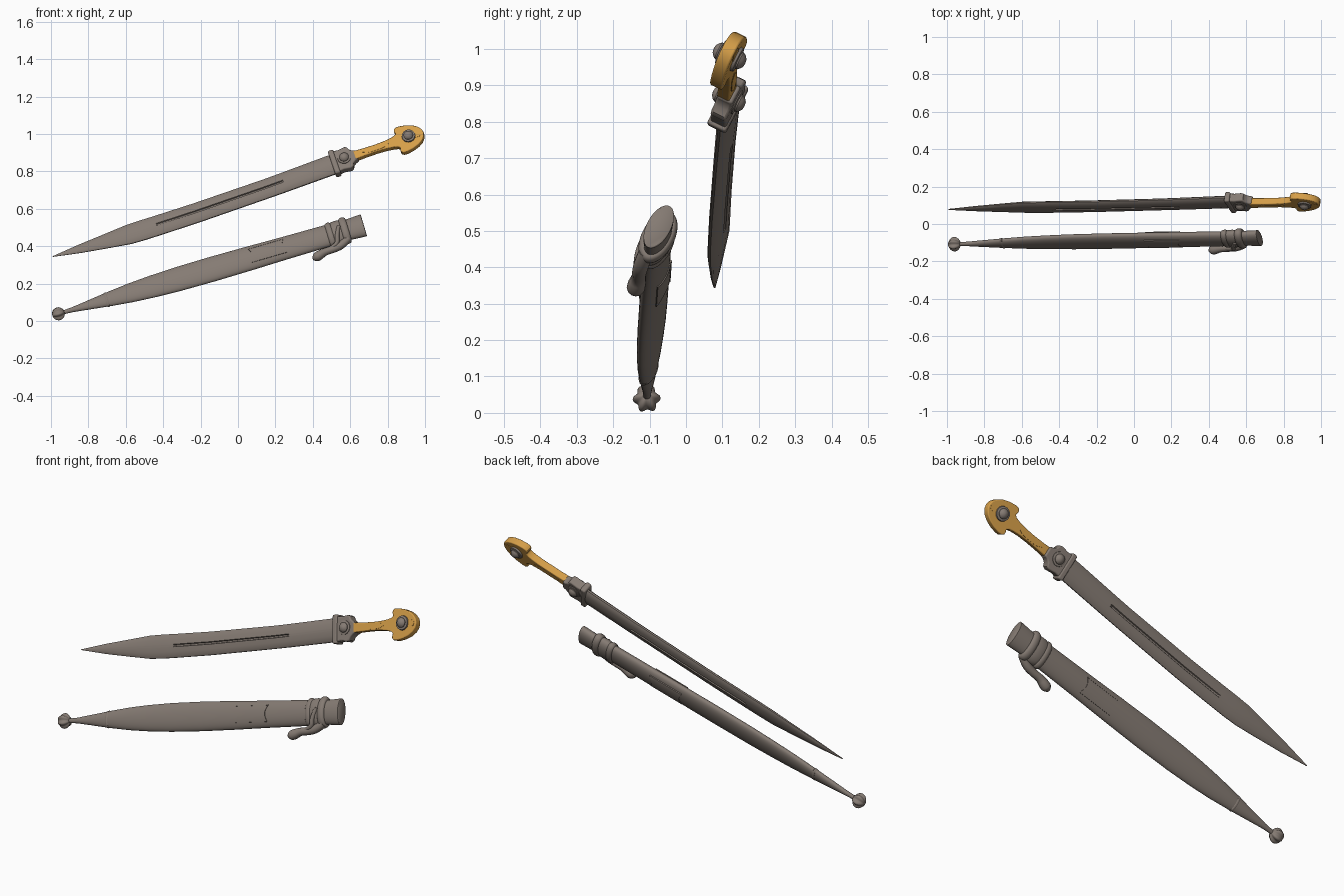
import bpy, bmesh, math
from mathutils import Vector, Matrix

if "Cube" in bpy.data.objects:
    bpy.data.objects.remove(bpy.data.objects["Cube"])


def material(name, rgb):
    m = bpy.data.materials.new(name)
    m.diffuse_color = (*rgb, 1)
    m.use_nodes = True
    m.node_tree.nodes["Principled BSDF"].inputs["Base Color"].default_value = m.diffuse_color
    return m


STEEL = material("grey steel", (0.235, 0.198, 0.172))
GOLD = material("golden grip", (0.66, 0.34, 0.065))


def frame(origin, end, roll):
    """Local x runs along the weapon, y across its width, z out of its front face."""
    u = (Vector(end) - Vector(origin)).normalized()
    up = (Vector((0, 0, 1)) - u * u.z).normalized()
    back = up.cross(u)
    v = up * math.cos(roll) + back * math.sin(roll)
    n = u.cross(v)
    m = Matrix((u, v, n)).transposed().to_4x4()
    m.translation = Vector(origin)
    return m


ROLL = math.radians(27)
DAGGER = frame((-0.99, 0.078, 0.345), (0.92, 0.118, 0.979), ROLL)
GUARD = DAGGER @ Matrix.Translation((0, 0, -.006))
SHEATH = frame((-0.96, -0.108, 0.039), (0.665, -0.075, 0.51), ROLL)


def finish(name, bm, mat, m, angle=35):
    bmesh.ops.recalc_face_normals(bm, faces=bm.faces)
    me = bpy.data.meshes.new(name)
    bm.to_mesh(me)
    bm.free()
    me.materials.append(mat)
    me.shade_smooth()
    me.set_sharp_from_angle(angle=math.radians(angle))
    ob = bpy.data.objects.new(name, me)
    ob.matrix_world = m
    bpy.context.collection.objects.link(ob)
    return ob


def loft(name, rings, mat, m, angle=35):
    """Skin a list of equal-sized point rings and cap both ends."""
    bm = bmesh.new()
    rows = [[bm.verts.new(p) for p in r] for r in rings]
    k = len(rows[0])
    for a, b in zip(rows, rows[1:]):
        for i in range(k):
            bm.faces.new((a[i], a[(i + 1) % k], b[(i + 1) % k], b[i]))
    bm.faces.new(rows[0])
    bm.faces.new(rows[-1])
    return finish(name, bm, mat, m, angle)


def oval(u, h, t, k=64):
    return [(u, h * math.cos(2 * math.pi * i / k), t * math.sin(2 * math.pi * i / k))
            for i in range(k)]


def prism(name, half, thick, mat, m, bevel=0.0):
    """Outline given for the upper half, mirrored and extruded through the thickness."""
    pts = half + [(u, -v) for u, v in reversed(half) if v > 0]
    bm = bmesh.new()
    f = bm.faces.new([bm.verts.new((u, v, -thick / 2)) for u, v in pts])
    r = bmesh.ops.extrude_face_region(bm, geom=[f])
    bmesh.ops.translate(bm, vec=(0, 0, thick),
                        verts=[e for e in r["geom"] if isinstance(e, bmesh.types.BMVert)])
    ob = finish(name, bm, mat, m)
    if bevel:
        b = ob.modifiers.new("bevel", "BEVEL")
        b.width, b.segments = bevel, 3
        b.limit_method, b.angle_limit = "ANGLE", math.radians(50)
    return ob


def lerp(table, u):
    for a, b in zip(table, table[1:]):
        if u <= b[0]:
            f = (u - a[0]) / (b[0] - a[0])
            return [x + (y - x) * f for x, y in zip(a, b)]
    return list(table[-1])


# ---- Dagger blade: ridged section with a narrow groove on both faces ----
blade = [(0, .002, .003), (.15, .025, .009), (.3, .043, .013), (.42, .057, .016),
         (.5, .059, .017), (.8, .058, .018), (1.2, .057, .019), (1.6, .059, .022)]
stops = sorted([b[0] for b in blade] + [.578, .59, 1.285, 1.297])
rings = []
for u in stops:
    _, h, t = lerp(blade, u)
    g = .4 if .585 < u < 1.29 else 0
    side = [(1, .2), (.85, .55), (.5, .85), (.11, 1), (.06, 1 - g),
            (-.06, 1 - g), (-.11, 1), (-.5, .85), (-.85, .55), (-1, .2)]
    off = -.018 * math.sin(math.pi * u / 1.6)
    back = -.010 * min(1, u / .4)
    rings.append([(u, off + a * h, back + b * t) for a, b in side] +
                 [(u, off + a * h, back - b * t) for a, b in reversed(side)])
loft("blade", rings, STEEL, DAGGER, 30)

# ---- Guard: collar plate and shouldered block ----
prism("guard_collar", [(1.572, .0), (1.572, .071), (1.602, .073), (1.602, .0)],
      .058, STEEL, GUARD, .008)
prism("guard_block", [(1.59, 0), (1.59, .064), (1.625, .060), (1.662, .066), (1.676, .060),
                      (1.684, .042), (1.70, .030), (1.715, .027), (1.715, 0)],
      .048, STEEL, GUARD, .007)

# ---- Grip with a mushroom pommel and raised ornament ----
prism("grip_and_pommel",
      [(1.70, 0), (1.70, .025), (1.76, .022), (1.82, .021), (1.87, .023), (1.91, .028),
       (1.935, .034), (1.947, .044), (1.942, .058), (1.944, .070), (1.955, .078),
       (1.975, .079), (2.01, .073), (2.045, .060), (2.07, .043), (2.086, .022), (2.091, 0)],
      .038, GOLD, DAGGER, .005)
prism("grip_ornament", [(1.745, 0), (1.77, .012), (1.79, .015), (1.85, .015), (1.87, .012),
                        (1.895, 0)], .042, GOLD, DAGGER)
prism("pommel_ornament", [(2.04, 0), (2.04, .016), (2.06, .018), (2.075, .012), (2.08, 0)],
      .041, GOLD, DAGGER)


# ---- Domed rivets passing through guard and pommel ----
def rivet(name, u, m):
    prof = [(.002, .048), (.012, .046), (.020, .040), (.025, .033), (.025, .029),
            (.035, .027), (.037, .018)]
    prof += [(r, -z) for r, z in reversed(prof)]
    k = 24
    loft(name, [[(u + r * math.cos(2 * math.pi * i / k), .004 + r * math.sin(2 * math.pi * i / k), z)
                 for i in range(k)] for r, z in prof], STEEL, m)


rivet("guard_rivet", 1.645, GUARD)
rivet("pommel_rivet", 2.008, DAGGER)

# ---- Scabbard body ----
body = [(.02, .010, .010), (.08, .014, .012), (.16, .025, .016), (.28, .042, .020),
        (.40, .056, .023), (.52, .065, .025), (.66, .071, .027), (.85, .073, .028),
        (1.05, .071, .029), (1.25, .067, .030), (1.5, .064, .031), (1.55, .063, .031)]
loft("scabbard_body", [oval(*b) for b in body], STEEL, SHEATH)
loft("chape_band", [oval(.262, .040, .020), oval(.265, .0425, .0215),
                    oval(.272, .0435, .0217), oval(.275, .0415, .020)], STEEL, SHEATH)

# ---- Scabbard mouth, slightly flared, with swollen rings ----
loft("scabbard_mouth", [oval(1.54, .061, .031), oval(1.62, .061, .032), oval(1.68, .065, .033),
                        oval(1.698, .066, .033), oval(1.70, .063, .030)], STEEL, SHEATH)


def ring(name, u, w, h, t):
    loft(name, [oval(u + w * math.sin(a), h - .014 * (1 - math.cos(a)), t - .012 * (1 - math.cos(a)))
                for a in [math.pi / 2 * (i / 4 - 1) for i in range(9)]], STEEL, SHEATH)


ring("lower_ring", 1.515, .018, .073, .040)
ring("middle_band", 1.555, .040, .071, .039)
ring("upper_ring", 1.595, .020, .079, .045)


# ---- Suspension loop hanging from the rings ----
def tube(name, pts, radius):
    cu = bpy.data.curves.new(name, "CURVE")
    cu.dimensions = "3D"
    cu.bevel_depth, cu.bevel_resolution, cu.use_fill_caps = radius, 4, True
    s = cu.splines.new("NURBS")
    s.points.add(len(pts) - 1)
    for p, (u, v, n, r) in zip(s.points, pts):
        p.co, p.radius = (u, v, n, 1), r
    s.use_endpoint_u, s.order_u, s.resolution_u = True, 3, 8
    cu.materials.append(STEEL)
    ob = bpy.data.objects.new(name, cu)
    ob.matrix_world = SHEATH
    bpy.context.collection.objects.link(ob)


tube("suspension_loop", [(1.60, -.055, .010, .9), (1.56, -.082, .010, 1), (1.51, -.092, .010, .9),
                         (1.46, -.092, .010, .9), (1.425, -.104, .010, 1.2),
                         (1.40, -.112, .010, 1.1), (1.388, -.116, .010, .3)], .022)
tube("loop_strand", [(1.57, .02, .036, .8), (1.545, -.03, .036, 1), (1.54, -.07, .026, 1),
                     (1.50, -.085, .016, 1), (1.46, -.088, .012, .6)], .012)


# ---- Raised panels wrapped on both faces of the scabbard ----
def wrapped(name, v0, v1, lift, sign, waist):
    bm = bmesh.new()
    nu, nv = 10, 12
    g = []
    for i in range(nu + 1):
        for j in range(nv + 1):
            q = j / nv
            pinch = waist * math.sin(math.pi * q)
            a, b = 1.07 + pinch, 1.265 - pinch
            u, v = a + (b - a) * i / nu, v0 + (v1 - v0) * q
            _, h, t = lerp(body, u)
            g.append(bm.verts.new((u, v, sign * (t * math.sqrt(1 - (v / h) ** 2) + lift))))
    for i in range(nu):
        for j in range(nv):
            k = i * (nv + 1) + j
            bm.faces.new((g[k], g[k + nv + 1], g[k + nv + 2], g[k + 1]))
    # thicken down into the scabbard surface
    r = bmesh.ops.extrude_face_region(bm, geom=bm.faces[:])
    bmesh.ops.translate(bm, vec=(0, 0, -.008 * sign),
                        verts=[e for e in r["geom"] if isinstance(e, bmesh.types.BMVert)])
    finish(name, bm, STEEL, SHEATH)


for side, sign in (("front", 1), ("back", -1)):
    wrapped(side + "_panel", -.040, .042, .003, sign, .014)
    wrapped(side + "_panel_edge", .041, .046, .005, sign, 0)

# ---- Ribbed ball finial at the scabbard tip ----
k, rings = 48, []
for i in range(13):
    a = math.pi * (i + .15) / 12.3
    rr = .034 * math.sin(a)
    rings.append([(-.034 * math.cos(a), rr * s * math.cos(b), rr * s * math.sin(b))
                  for b in [2 * math.pi * j / k for j in range(k)]
                  for s in [1.0 + .14 * math.cos(6 * b)]])
loft("ribbed_ball", rings, STEEL, SHEATH, 60)
